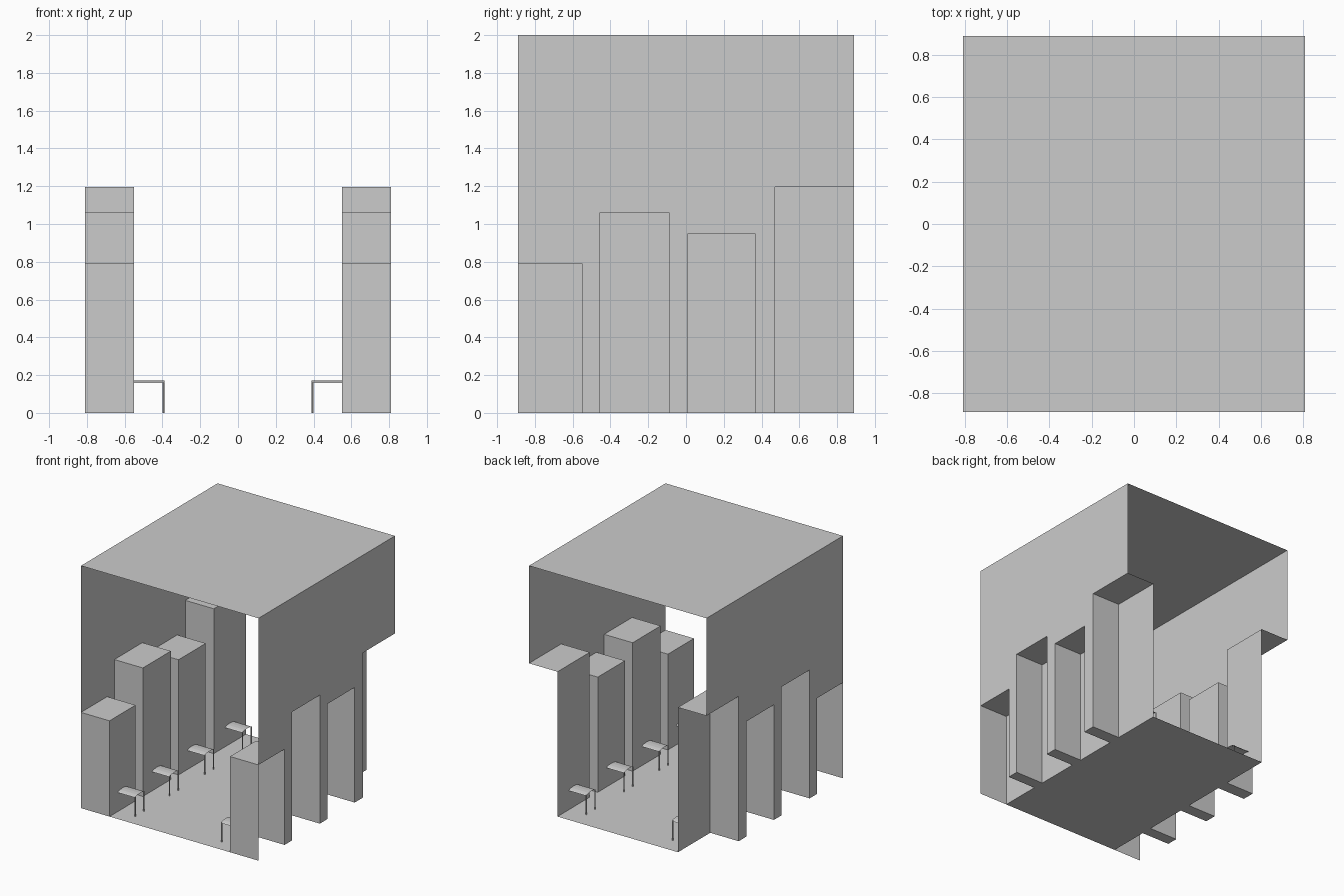
import bpy, bmesh, math

if "Cube" in bpy.data.objects:
    bpy.data.objects.remove(bpy.data.objects["Cube"])

W, IN, D, H = 0.81, 0.55, 0.89, 2.0        # outer half width, street half width, half depth, height
# facade recesses: y start, y end, height
LOTS = [(-D, -0.55, 0.79), (-0.455, -0.09, 1.06), (0.01, 0.365, 0.95), (0.47, D, 1.195)]


def build(name, polygons):
    """Right-hand half from polygons, mirrored across x = 0."""
    bm = bmesh.new()
    for poly in polygons:
        bm.faces.new([bm.verts.new(p) for p in poly])
    bmesh.ops.remove_doubles(bm, verts=bm.verts, dist=1e-5)
    bmesh.ops.recalc_face_normals(bm, faces=bm.faces)
    mesh = bpy.data.meshes.new(name)
    bm.to_mesh(mesh)
    bm.free()
    obj = bpy.data.objects.new(name, mesh)
    bpy.context.collection.objects.link(obj)
    mirror = obj.modifiers.new("Mirror", 'MIRROR')
    mirror.use_mirror_merge = False
    return obj


# Roof sheet
build("roof", [[(0, -D, H), (W, -D, H), (W, D, H), (0, D, H)]])

# Outer wall and street share the same notched outline around the buildings
wall, street = [(W, -D, H)], [(0, -D, 0)]
for i, (y0, y1, h) in enumerate(LOTS):
    if i:
        wall.append((W, y0, 0))
        street.append((W, y0, 0))
    wall += [(W, y0, h), (W, y1, h)]
    street += [(IN, y0, 0), (IN, y1, 0)]
    if i < len(LOTS) - 1:
        wall.append((W, y1, 0))
        street.append((W, y1, 0))
wall.append((W, D, H))
street.append((0, D, 0))
build("outer_wall", [wall])
build("street", [street])

for i, (y0, y1, h) in enumerate(LOTS, 1):
    # Building: street face, flat top and sides, open to the outside
    def side(y):
        return [(IN, y, 0), (W, y, 0), (W, y, h), (IN, y, h)]
    faces = [[(IN, y0, 0), (IN, y1, 0), (IN, y1, h), (IN, y0, h)],
             [(IN, y0, h), (IN, y1, h), (W, y1, h), (W, y0, h)], side(y0)]
    if y1 < D:                              # the rear end is open
        faces.append(side(y1))
    build(f"building_{i}", faces)

    # Awning: shallow arched sheet over the doorway
    mid, half, x0 = (y0 + y1) / 2, 0.062, 0.39
    arc = [(mid - half * math.cos(math.pi * k / 6),
            0.157 + 0.015 * math.sin(math.pi * k / 6)) for k in range(7)]
    build(f"awning_{i}", [[(x0, a[0], a[1]), (IN, a[0], a[1]), (IN, b[0], b[1]), (x0, b[0], b[1])]
                          for a, b in zip(arc, arc[1:])])

    # Two thin posts under the awning's outer edge
    for tag, s in (("front", -1), ("back", 1)):
        ring = [(x0 + 0.005 + 0.005 * math.cos(math.tau * k / 8),
                 mid + s * (half - 0.005) + 0.005 * math.sin(math.tau * k / 8)) for k in range(8)]
        build(f"awning_post_{tag}_{i}",
              [[(*a, 0), (*b, 0), (*b, 0.162), (*a, 0.162)]
               for a, b in zip(ring, ring[1:] + ring[:1])])
